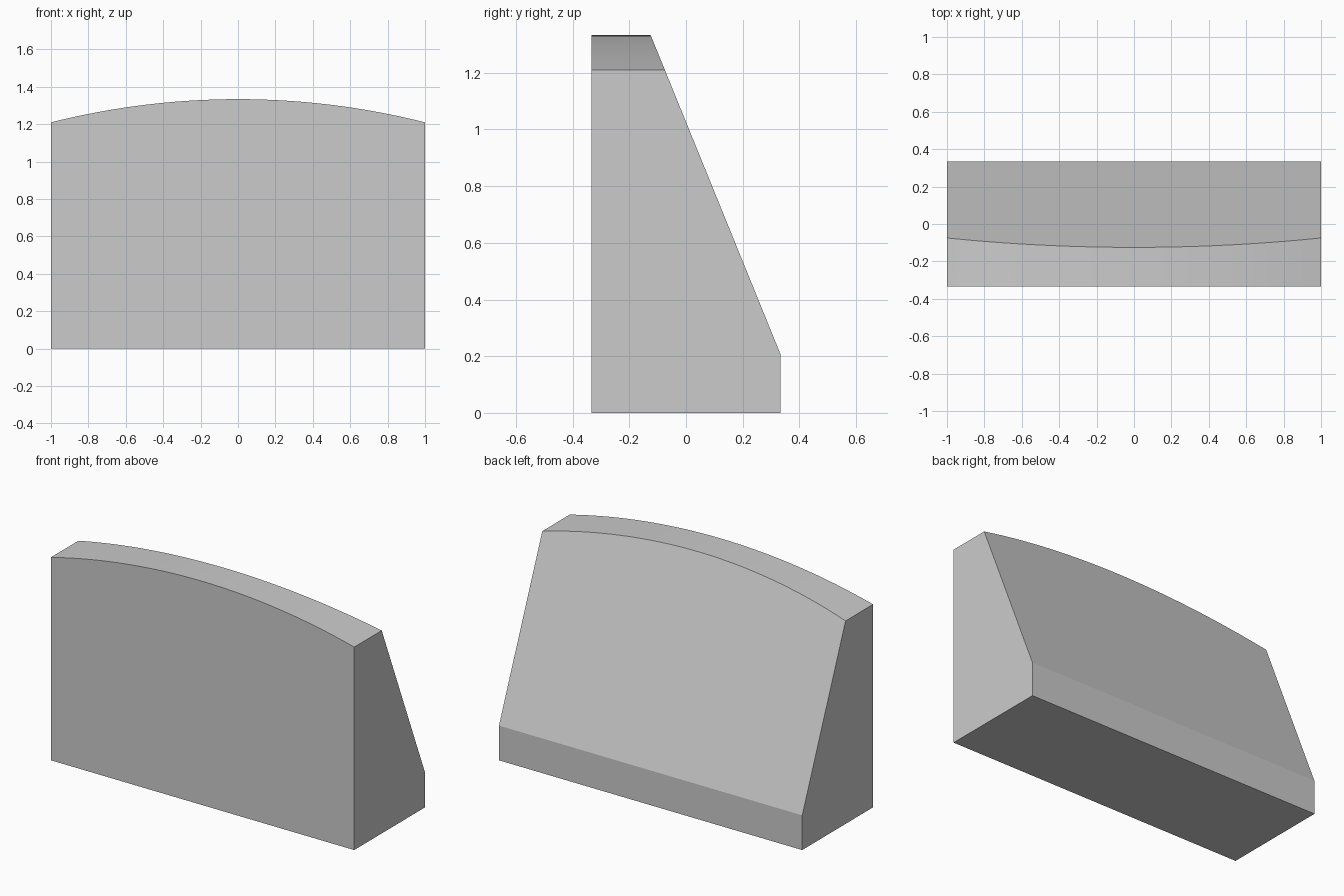
import bpy, bmesh, math
from mathutils import Vector

if "Cube" in bpy.data.objects:
    bpy.data.objects.remove(bpy.data.objects["Cube"])

HALF_W, HALF_D = 1.0, 0.3335
EDGE_Z, TOP_Z = 1.21, 1.334
SEGS = 32

# Front outline: straight base and sides, shallow circular arc on top
rise = TOP_Z - EDGE_Z
radius = (HALF_W ** 2 + rise ** 2) / (2 * rise)
half_angle = math.asin(HALF_W / radius)
outline = [(-HALF_W, 0), (HALF_W, 0)]
for i in range(SEGS + 1):
    a = half_angle * (1 - 2 * i / SEGS)
    outline.append((radius * math.sin(a), TOP_Z - radius + radius * math.cos(a)))

# Extrude the outline from front to back
bm = bmesh.new()
front = bm.faces.new([bm.verts.new((x, -HALF_D, z)) for x, z in outline])
ext = bmesh.ops.extrude_face_region(bm, geom=[front])
moved = [v for v in ext["geom"] if isinstance(v, bmesh.types.BMVert)]
bmesh.ops.translate(bm, verts=moved, vec=(0, 2 * HALF_D, 0))
if not any(all(abs(v.co.y + HALF_D) < 1e-5 for v in f.verts) for f in bm.faces):
    bm.faces.new([v for v in front.verts])

# Slice off the sloping back and cap the cut
low, high = Vector((0, HALF_D, 0.207)), Vector((0, -0.125, TOP_Z))
d = high - low
cut = bmesh.ops.bisect_plane(bm, geom=bm.verts[:] + bm.edges[:] + bm.faces[:],
                             plane_co=low, plane_no=(0, d.z, -d.y), clear_outer=True)
bmesh.ops.holes_fill(bm, edges=[e for e in bm.edges if e.is_boundary], sides=0)
bmesh.ops.recalc_face_normals(bm, faces=bm.faces[:])

mesh = bpy.data.meshes.new("arched_wedge_block")
bm.to_mesh(mesh)
bm.free()
block = bpy.data.objects.new("arched_wedge_block", mesh)
bpy.context.collection.objects.link(block)

# Smooth arc, sharp corners
bpy.context.view_layer.objects.active = block
block.select_set(True)
bpy.ops.object.shade_smooth_by_angle(angle=math.radians(15))
